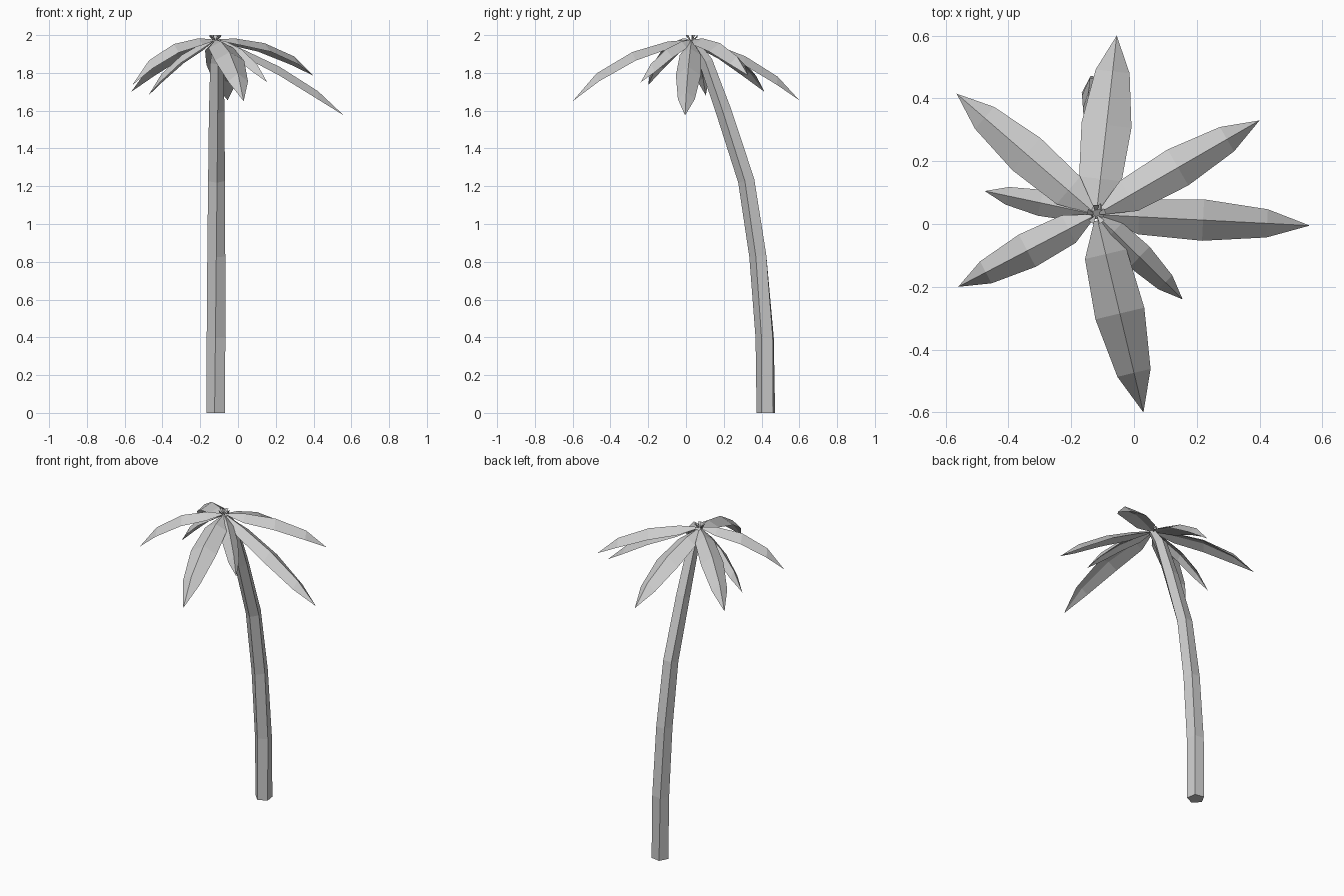
import bpy, bmesh, math
from mathutils import Vector

if "Cube" in bpy.data.objects:
    bpy.data.objects.remove(bpy.data.objects["Cube"])


def finish(name, bm):
    bmesh.ops.recalc_face_normals(bm, faces=bm.faces)
    me = bpy.data.meshes.new(name)
    bm.to_mesh(me)
    bm.free()
    ob = bpy.data.objects.new(name, me)
    bpy.context.collection.objects.link(ob)
    return ob


def loft(bm, rings):
    """Skin a list of closed rings (equal vertex counts) and cap the ends."""
    rows = [[bm.verts.new(p) for p in r] for r in rings]
    n = len(rows[0])
    for a, b in zip(rows, rows[1:]):
        for i in range(n):
            j = (i + 1) % n
            bm.faces.new((a[i], a[j], b[j], b[i]))
    bm.faces.new(rows[0])
    bm.faces.new(rows[-1])
    return rows


# Curved trunk: (y, z, radius) along its path, lofted with five sides
path = [(.425, 0, .052), (.42, .40, .052), (.385, .83, .05), (.322, 1.23, .047),
        (.20, 1.60, .044), (.105, 1.86, .038), (.03, 1.975, .022)]
rings = []
for k, (y, z, r) in enumerate(path):
    a, b = path[max(k - 1, 0)], path[min(k + 1, len(path) - 1)]
    t = Vector((0, b[0] - a[0], b[1] - a[1])).normalized()
    if k == 0:
        t = Vector((0, 0, 1))
    u, v = Vector((1, 0, 0)), t.cross(Vector((1, 0, 0)))
    c = Vector((-.115, y, z))
    ring = []
    for i in range(5):
        w = math.radians(260 + 72 * i + 5 * k)
        ring.append(c + r * (math.cos(w) * u + math.sin(w) * v))
    rings.append(ring)
bm = bmesh.new()
loft(bm, rings)
finish("trunk", bm)

# Fronds: ridged leaves from the crown; (tip, half width, upward bow)
crown = Vector((-.12, .03, 1.98))
fronds = [
    ((-.055, .60, 1.655), .080, .070),
    ((.40, .33, 1.785), .066, .075),
    ((.56, -.005, 1.575), .066, .055),
    ((.155, -.24, 1.75), .046, .060),
    ((.03, -.60, 1.65), .080, .095),
    ((-.56, -.20, 1.735), .058, .095),
    ((-.565, .415, 1.70), .068, .080),
    ((-.475, .105, 1.68), .042, .065),
]
# Station: (fraction along, width factor, bow factor, edge drop)
stations = [(.03, .15, .05, .008), (.20, .85, .55, .035), (.50, 1.0, 1.0, .045),
            (.80, .68, .85, .042)]
for n, (tip, half, bow) in enumerate(fronds, 1):
    tip = Vector(tip)
    d = tip - crown
    side = Vector((-d.y, d.x, 0)).normalized()
    up = Vector((0, 0, 1))
    rings = []
    for t, w, b, drop in stations:
        c = crown + d * t + up * bow * b
        e = c - up * drop
        rings.append([c, e + side * half * w, c - up * drop * .55, e - side * half * w])
    bm = bmesh.new()
    rows = loft(bm, rings)
    # Replace the outer cap with a pointed tip
    cap = [f for f in bm.faces if set(f.verts) == set(rows[-1])]
    bmesh.ops.delete(bm, geom=cap, context='FACES_ONLY')
    p = bm.verts.new(tip)
    for i in range(4):
        bm.faces.new((rows[-1][i], rows[-1][(i + 1) % 4], p))
    finish(f"frond_{n}", bm)

# Small leaf stubs bunched at the crown
bm = bmesh.new()
for i in range(5):
    a = math.radians(72 * i + 20)
    o = Vector((math.cos(a), math.sin(a), 0))
    s = Vector((-o.y, o.x, 0))
    base = crown + Vector((0, 0, -.015))
    mid = crown + o * .03 + Vector((0, 0, .02))
    pts = [base, mid + s * .01, mid - s * .01, mid - Vector((0, 0, .012))]
    v = [bm.verts.new(q) for q in pts]
    for f in ((0, 1, 2), (0, 1, 3), (0, 2, 3), (1, 2, 3)):
        bm.faces.new([v[j] for j in f])
finish("crown_stubs", bm)
